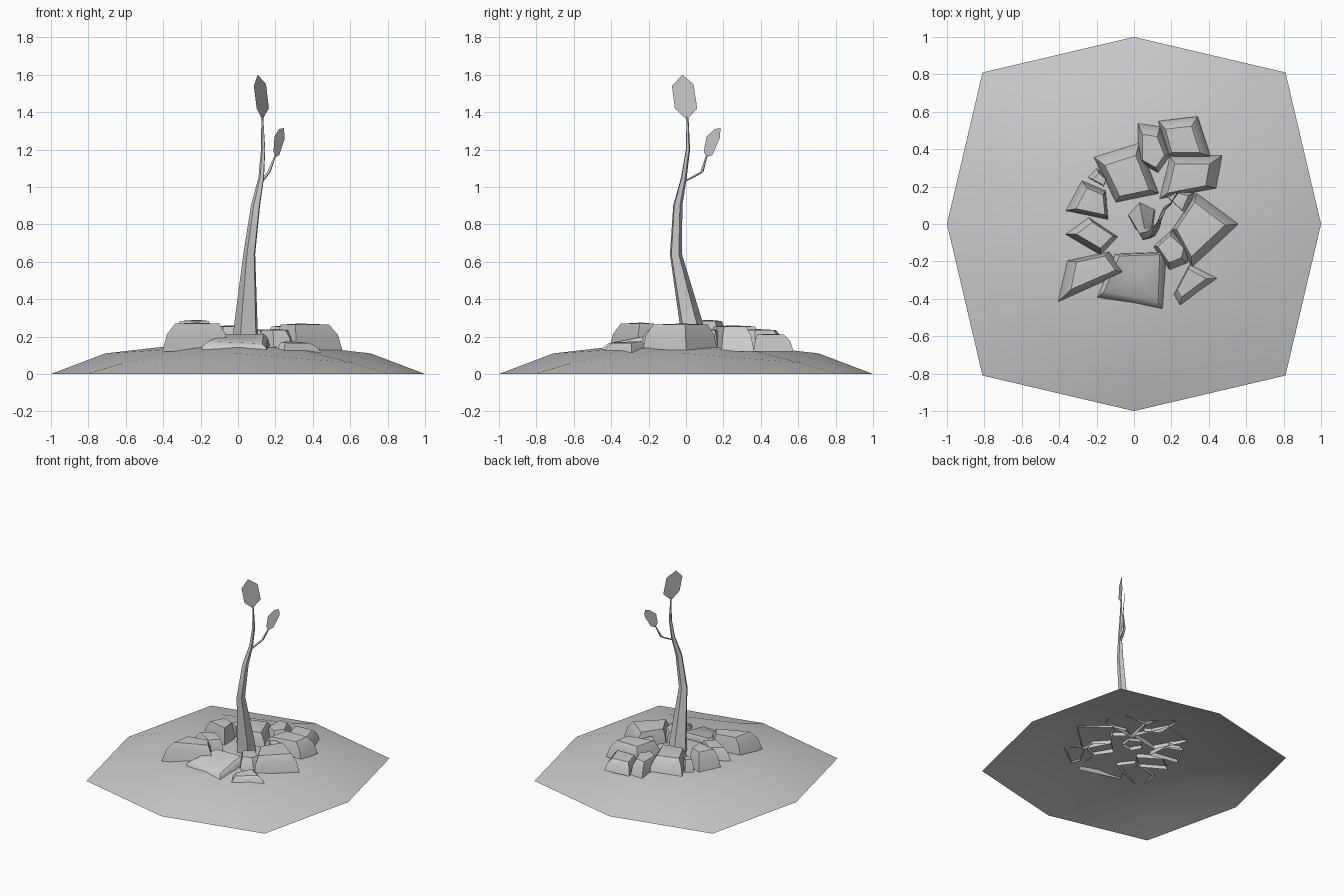
import bpy
import bmesh
import math
from mathutils import Vector

default_cube = bpy.data.objects.get("Cube")
if default_cube:
    bpy.data.objects.remove(default_cube, do_unlink=True)

# One plain grey for everything
grey = bpy.data.materials.new("plain_grey")
grey.use_nodes = True
colour = (0.6, 0.6, 0.6, 1)
grey.diffuse_color = colour
grey.node_tree.nodes["Principled BSDF"].inputs["Base Color"].default_value = colour


def finish(bm, name, angle):
    """Turn a bmesh into a smooth-shaded object with sharp edges kept."""
    bmesh.ops.recalc_face_normals(bm, faces=bm.faces)
    mesh = bpy.data.meshes.new(name)
    bm.to_mesh(mesh)
    bm.free()
    mesh.materials.append(grey)
    obj = bpy.data.objects.new(name, mesh)
    bpy.context.collection.objects.link(obj)
    bpy.ops.object.select_all(action="DESELECT")
    obj.select_set(True)
    bpy.context.view_layer.objects.active = obj
    bpy.ops.object.shade_smooth_by_angle(angle=math.radians(angle))
    return obj


def loft(name, rings, angle=40, peak=None):
    """Join rings of points into an open shell, closed at the end by a fan or face."""
    bm = bmesh.new()
    loops = [[bm.verts.new(p) for p in ring] for ring in rings]
    count = len(loops[0])
    for low, high in zip(loops, loops[1:]):
        for i in range(count):
            j = (i + 1) % count
            bm.faces.new((low[i], low[j], high[j], high[i]))
    if peak is None:
        bm.faces.new(loops[-1])
    else:
        tip = bm.verts.new(peak)
        for i in range(count):
            bm.faces.new((loops[-1][i], loops[-1][(i + 1) % count], tip))
    return finish(bm, name, angle)


# Low mound: an eight-cornered open dome
def mound_ring(side, corner, side_z, corner_z):
    ring = []
    for i in range(8):
        turn = i * math.pi / 4
        if i % 2:
            reach, z = corner * math.sqrt(2), corner_z
        else:
            reach, z = side, side_z
        ring.append((reach * math.cos(turn), reach * math.sin(turn), z))
    return ring


loft("mound", [
    mound_ring(1, 0.81, 0, 0),
    mound_ring(0.71, 0.61, 0.11, 0.06),
    mound_ring(0.36, 0.32, 0.15, 0.135),
], 60, peak=(0, 0, 0.16))


# Tapering stem and twig
def tube(name, path, radii, sides):
    rings = []
    for (x, y, z), radius in zip(path, radii):
        turns = [math.tau * i / sides + 0.5 for i in range(sides)]
        rings.append([(x + radius * math.cos(t), y + radius * math.sin(t), z)
                      for t in turns])
    return loft(name, rings, 60)


tube("stem", [
    (0.045, 0.04, 0.13), (0.045, 0.03, 0.25), (0.062, -0.055, 0.64),
    (0.095, -0.045, 0.9), (0.125, -0.012, 1.05), (0.135, 0.01, 1.2),
    (0.13, 0.008, 1.38),
], [0.08, 0.068, 0.034, 0.026, 0.016, 0.012, 0.005], 5)

tube("twig", [
    (0.125, -0.01, 1.03), (0.145, 0.04, 1.055), (0.165, 0.085, 1.08),
    (0.2, 0.112, 1.17),
], [0.012, 0.012, 0.01, 0.005], 4)


# Flat leaves
def leaf(name, outline):
    bm = bmesh.new()
    bm.faces.new([bm.verts.new(p) for p in outline])
    return finish(bm, name, 30)


leaf("top_leaf", [
    (0.085, -0.075, 1.54), (0.1, -0.06, 1.42), (0.13, 0.005, 1.36),
    (0.165, 0.06, 1.42), (0.15, 0.04, 1.55), (0.105, -0.02, 1.6),
])
leaf("side_leaf", [
    (0.2, 0.11, 1.16), (0.19, 0.095, 1.19), (0.195, 0.11, 1.27),
    (0.22, 0.155, 1.31), (0.245, 0.185, 1.315), (0.25, 0.18, 1.26),
    (0.22, 0.14, 1.17),
])


# Stones: open-bottomed tapered blocks, leaning in towards the stem
def stone(name, outline, top, base=0.12, taper=0.66, slope=0.0):
    corners = [Vector(p) for p in outline]
    middle = sum(corners, Vector((0, 0))) / len(corners)
    inward = -middle.normalized()

    def ring(scale, height, lean):
        points = []
        for corner in corners:
            p = middle + (corner - middle) * scale + inward * lean
            rise = slope * (p - middle).dot(inward)
            points.append((p.x, p.y, height + rise))
        return points

    step = top - base
    crown = middle + inward * 0.02
    return loft(name, [
        ring(1, base, 0),
        ring((1 + taper) / 2 + 0.04, base + step * 0.6, 0.005),
        ring(taper, base + step * 0.96, 0.015),
    ], 35, peak=(crown.x, crown.y, top))


stone("back_left_stone", [(0.13, 0.55), (0.34, 0.575), (0.41, 0.36), (0.18, 0.36)], 0.215)
stone("back_stone", [(0.02, 0.54), (0.14, 0.52), (0.2, 0.37), (0.13, 0.27), (0.02, 0.33)], 0.24)
stone("left_rear_stone", [(0.19, 0.365), (0.47, 0.365), (0.44, 0.19), (0.13, 0.13)], 0.26)
stone("back_right_stone", [(-0.22, 0.36), (0.03, 0.44), (0.14, 0.16), (-0.1, 0.11)], 0.26)
stone("right_pebble", [(-0.25, 0.25), (-0.2, 0.3), (-0.145, 0.25), (-0.16, 0.2)], 0.24)
stone("right_rear_stone", [(-0.37, 0.07), (-0.28, 0.235), (-0.15, 0.18), (-0.135, 0.02)], 0.29)
stone("right_stone", [(-0.375, -0.055), (-0.245, 0.04), (-0.08, -0.07), (-0.18, -0.17)], 0.25)
stone("front_right_stone", [(-0.405, -0.415), (-0.36, -0.195), (-0.13, -0.145), (-0.045, -0.26)], 0.275)
stone("front_stone", [(-0.2, -0.395), (-0.1, -0.16), (0.17, -0.15), (0.16, -0.465)],
      0.19, base=0.14, taper=0.8, slope=0.2)
stone("front_left_stone", [(0.1, -0.12), (0.2, -0.03), (0.31, -0.13), (0.29, -0.21), (0.19, -0.25)], 0.24)
stone("left_stone", [(0.2, -0.03), (0.335, 0.17), (0.56, 0), (0.31, -0.235)], 0.27, taper=0.72)
stone("left_pebble", [(0.17, 0.15), (0.23, 0.19), (0.33, 0.17), (0.28, 0.05)], 0.24)
stone("front_left_slab", [(0.21, -0.38), (0.3, -0.21), (0.445, -0.29), (0.245, -0.44)],
      0.17, base=0.12, slope=0.1)
